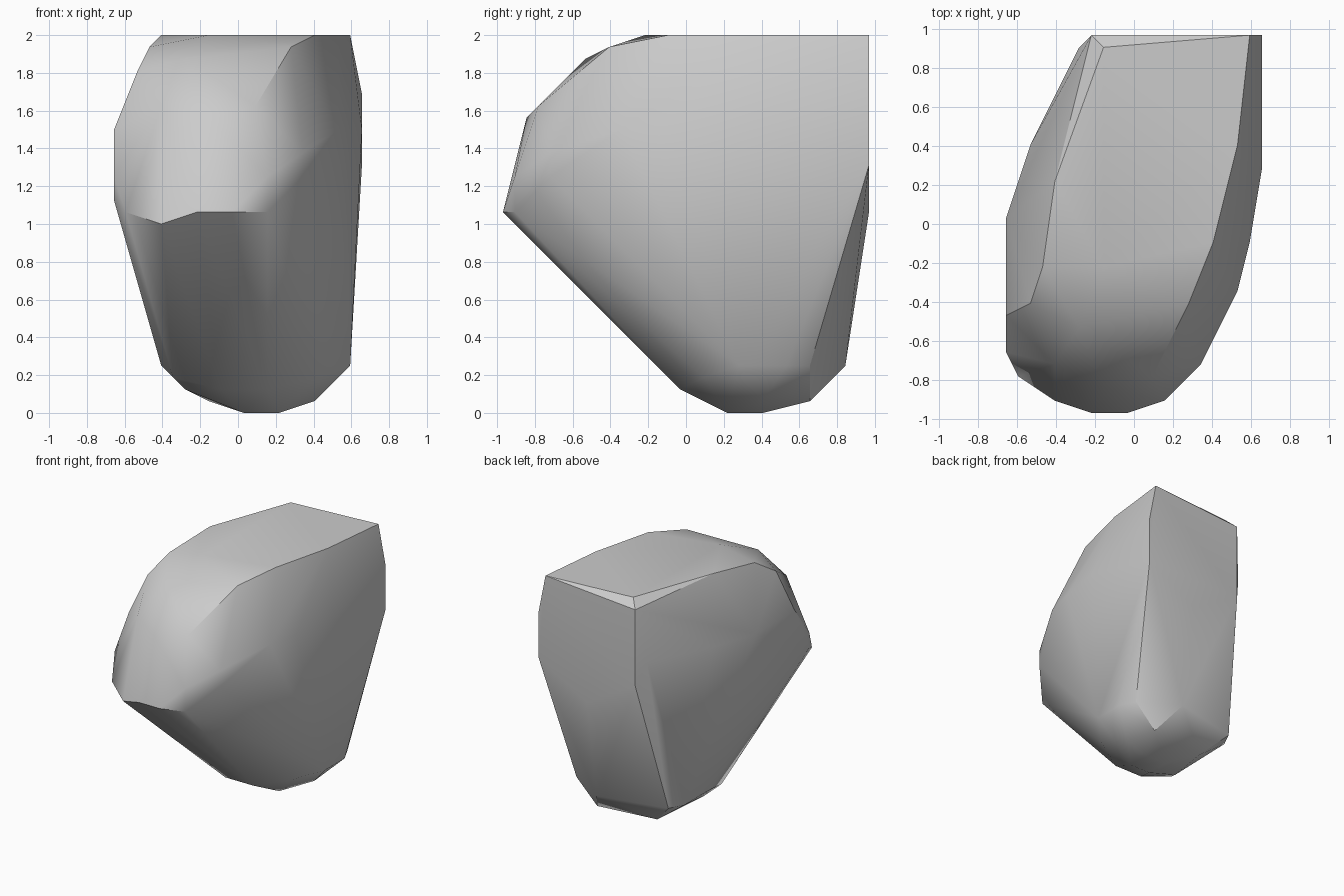
import bpy
import bmesh
import math

default_cube = bpy.data.objects.get("Cube")
if default_cube:
    bpy.data.objects.remove(default_cube, do_unlink=True)

# The stone is laid out on a regular lattice, one cell is this wide
CELL = 0.0625
WIDTH_CELLS, DEPTH_CELLS = 21, 31


def add_level(bm, level, corners):
    """Add the outline corners found at one height of the stone."""
    for column, row in corners:
        bm.verts.new(((column - WIDTH_CELLS / 2) * CELL,
                      (row - DEPTH_CELLS / 2) * CELL,
                      level * CELL))


def make_material(name, colour):
    material = bpy.data.materials.new(name)
    material.use_nodes = True
    material.diffuse_color = colour
    shader = material.node_tree.nodes["Principled BSDF"]
    shader.inputs["Base Color"].default_value = colour
    shader.inputs["Roughness"].default_value = 0.8
    return material


def make_hull(name, sections, material):
    """Wrap a faceted skin round a stack of outline sections."""
    bm = bmesh.new()
    for section in sections:
        for level, corners in section.items():
            add_level(bm, level, corners)
    result = bmesh.ops.convex_hull(bm, input=bm.verts[:], use_existing_faces=False)
    spare = set(result["geom_interior"]) | set(result["geom_unused"])
    spare_verts = [item for item in spare if isinstance(item, bmesh.types.BMVert)]
    bmesh.ops.delete(bm, geom=spare_verts, context="VERTS")
    bmesh.ops.dissolve_limit(bm, angle_limit=math.radians(0.5),
                             verts=bm.verts[:], edges=bm.edges[:])
    bmesh.ops.recalc_face_normals(bm, faces=bm.faces[:])
    mesh = bpy.data.meshes.new(name)
    bm.to_mesh(mesh)
    bm.free()
    mesh.materials.append(material)
    stone = bpy.data.objects.new(name, mesh)
    bpy.context.collection.objects.link(stone)
    return stone


# Flat top and its sloping rim
crown = {
    32: [(20, 31), (8, 30), (4, 19), (8, 12), (17, 14), (19, 22)],
    31: [(7, 31), (3, 12), (15, 9)],
    30: [(6, 7)],
    29: [(2, 9)],
}

# Upper walls and rounded brow
shoulder = {
    27: [(21, 31)],
    26: [(4, 4), (12, 3)],
    25: [(8, 2)],
    24: [(0, 16), (0, 8), (2, 22), (6, 30), (19, 10), (20, 14), (21, 20)],
}

# Widest band with the overhanging nose
nose = {
    22: [(16, 4)],
    21: [(21, 31), (7, 31)],
    20: [(13, 1), (0, 5), (16, 4)],
    18: [(0, 5)],
    17: [(1, 3), (7, 0), (10, 0), (13, 1), (14, 31)],
    16: [(4, 1)],
}

# Small bevelled foot
foot = {
    4: [(18, 18), (20, 20), (20, 24), (19, 26), (14, 29), (5, 27), (4, 25), (4, 20)],
    3: [(17, 17), (5, 16)],
    2: [(6, 18), (9, 15), (13, 15)],
    1: [(17, 22), (16, 26), (8, 25)],
    0: [(11, 19), (14, 19), (14, 22), (11, 22)],
}

grey = make_material("stone grey", (0.6, 0.6, 0.6, 1.0))
boulder = make_hull("boulder", [crown, shoulder, nose, foot], grey)

# Soft facets with crisp main edges
bpy.ops.object.select_all(action="DESELECT")
boulder.select_set(True)
bpy.context.view_layer.objects.active = boulder
bpy.ops.object.shade_smooth_by_angle(angle=math.radians(30))
